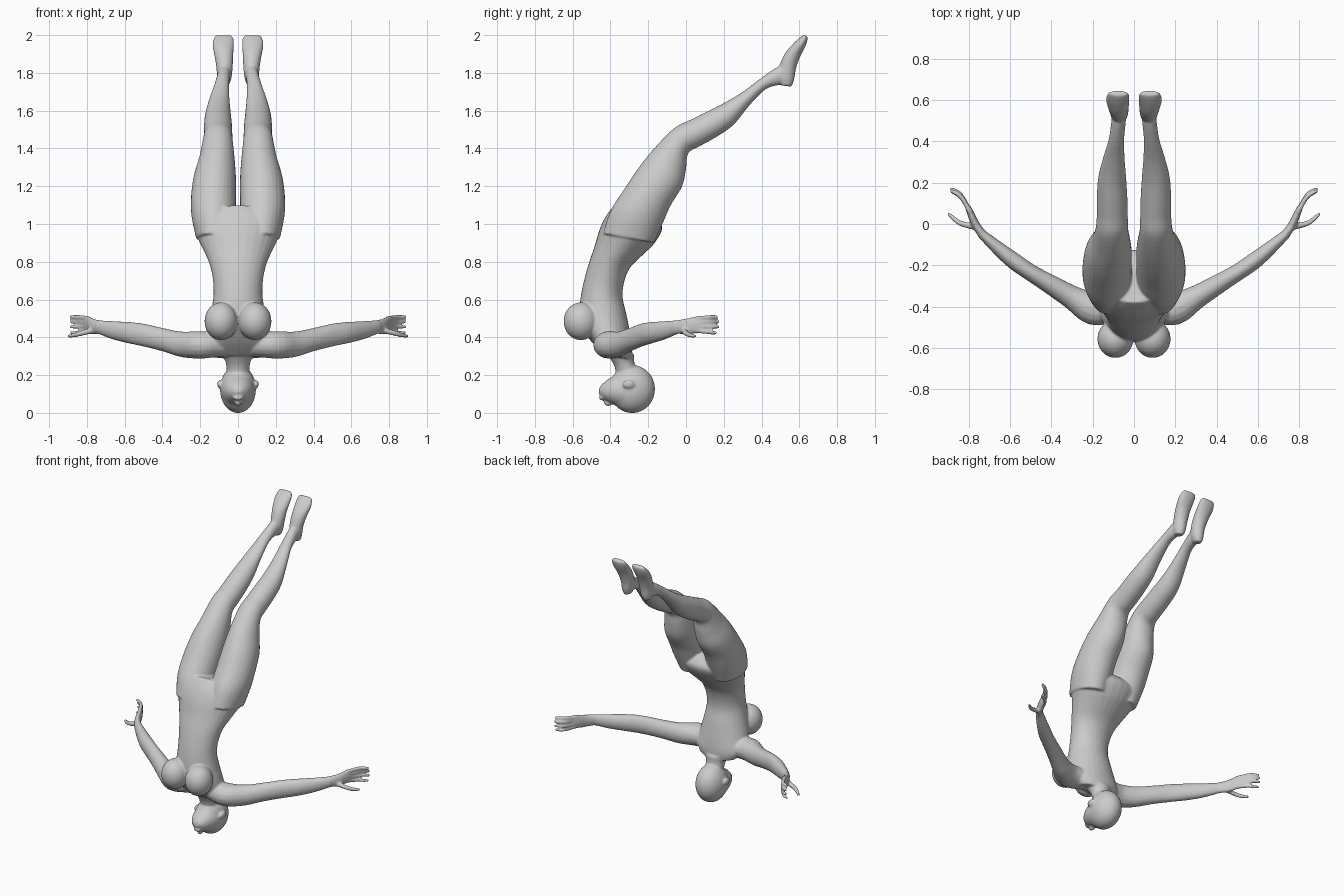
import bpy, bmesh, math
from mathutils import Vector, Matrix

bm = bmesh.new()


def resample(rows, steps=4):
    """Catmull-Rom through rows of numbers."""
    out = []
    for i in range(len(rows) - 1):
        p0, p1, p2, p3 = rows[max(i - 1, 0)], rows[i], rows[i + 1], rows[min(i + 2, len(rows) - 1)]
        for k in range(steps):
            t = k / steps
            out.append([0.5 * (2 * b + (c - a) * t + (2 * a - 5 * b + 4 * c - d) * t * t
                               + (3 * b - a - 3 * c + d) * t ** 3)
                        for a, b, c, d in zip(p0, p1, p2, p3)])
    return out + [list(rows[-1])]


def skin(sections, n=28):
    """Skin a list of (centre, axis_a, axis_b) ellipses."""
    rings = []
    for c, a, b in sections:
        rings.append([bm.verts.new(c + a * math.cos(2 * math.pi * i / n) + b * math.sin(2 * math.pi * i / n))
                      for i in range(n)])
    for r, s in zip(rings, rings[1:]):
        for i in range(n):
            j = (i + 1) % n
            bm.faces.new((r[i], r[j], s[j], s[i]))
    bm.faces.new(rings[0])
    bm.faces.new(rings[-1])


def profile_loft(rows, side=1):
    """Rows: front y, front z, back y, back z, inner x, outer x."""
    secs = []
    for yf, zf, yb, zb, x0, x1 in resample(rows):
        secs.append((Vector((side * (x0 + x1) / 2, (yf + yb) / 2, (zf + zb) / 2)),
                     Vector((0, (yf - yb) / 2, (zf - zb) / 2)), Vector(((x1 - x0) / 2, 0, 0))))
    skin(secs)


def centred(rows):
    """Rows with a half width, symmetric about x = 0."""
    profile_loft([(*r[:4], -r[4], r[4]) for r in rows])


def limb(rows, side):
    """Rows: x, y, z, horizontal radius, vertical radius."""
    rs = resample(rows)
    pts = [Vector((side * r[0], r[1], r[2])) for r in rs]
    secs = []
    for i, r in enumerate(rs):
        t = pts[min(i + 1, len(pts) - 1)] - pts[max(i - 1, 0)]
        h = t.cross(Vector((0, 0, 1))).normalized()
        secs.append((pts[i], h * r[3], Vector((0, 0, r[4]))))
    skin(secs, 16)


def ball(c, r):
    bmesh.ops.create_icosphere(bm, subdivisions=4, radius=1,
                               matrix=Matrix.Translation(c) @ Matrix.Diagonal((*r, 1)))


# torso, pelvis to shoulders
centred([(-.38, 1.10, -.16, 1.04, .17), (-.425, 1.04, -.125, .98, .235), (-.458, .97, -.165, .90, .217),
         (-.485, .88, -.225, .84, .182), (-.512, .80, -.295, .77, .15), (-.535, .72, -.328, .69, .133),
         (-.555, .63, -.335, .61, .13), (-.565, .53, -.315, .52, .145), (-.55, .45, -.295, .42, .165),
         (-.495, .37, -.285, .34, .175), (-.43, .305, -.29, .285, .13)])
# neck
centred([(-.43, .33, -.275, .31, .085), (-.385, .26, -.272, .26, .064),
         (-.37, .21, -.25, .225, .06), (-.36, .15, -.22, .17, .06)])
# head: skull, face wedge, nose, lips
ball((0, -.285, .126), (.095, .121, .127))
centred([(-.463, .108, -.457, .138, .022), (-.44, .075, -.43, .165, .05), (-.40, .052, -.385, .195, .074),
         (-.35, .03, -.33, .212, .089), (-.29, .012, -.27, .225, .09)])
ball((0, -.412, .053), (.016, .024, .018))
ball((0, -.447, .079), (.026, .014, .013))

leg = [(-.44, .95, -.17, .90, .03, .222), (-.40, 1.07, -.12, 1.01, .013, .246),
       (-.33, 1.18, -.08, 1.10, .011, .249), (-.25, 1.30, -.02, 1.20, .011, .235),
       (-.16, 1.41, .0, 1.29, .018, .205), (-.06, 1.51, .012, 1.375, .028, .186),
       (.02, 1.55, .07, 1.41, .03, .18), (.10, 1.59, .16, 1.46, .032, .18),
       (.20, 1.64, .252, 1.525, .038, .173), (.30, 1.70, .338, 1.63, .045, .15),
       (.40, 1.775, .425, 1.715, .047, .122), (.48, 1.83, .51, 1.74, .04, .11),
       (.51, 1.84, .54, 1.76, .042, .105)]
foot = [(.50, 1.735, .558, 1.727, .05, .10), (.485, 1.78, .572, 1.76, .035, .11),
        (.495, 1.84, .582, 1.82, .028, .115), (.525, 1.905, .602, 1.88, .025, .125),
        (.568, 1.955, .627, 1.93, .022, .135), (.60, 1.985, .641, 1.965, .022, .132),
        (.622, 2.002, .645, 1.992, .03, .122)]
arm = [(.04, -.37, .345, .055, .05), (.12, -.40, .36, .075, .066), (.20, -.408, .36, .08, .073),
       (.30, -.355, .363, .058, .068), (.40, -.295, .388, .048, .062), (.50, -.235, .412, .041, .061),
       (.58, -.18, .425, .041, .057), (.66, -.115, .437, .033, .049), (.74, -.045, .455, .022, .037)]
palm = [(.73, -.055, .455, .022, .036), (.765, -.005, .457, .02, .042),
        (.79, .05, .465, .017, .046), (.805, .085, .468, .013, .043)]
thumb = [(.76, -.015, .44, .017, .017), (.83, .0, .422, .014, .015),
         (.865, .02, .412, .012, .013), (.90, .052, .405, .009, .009)]

for side in (-1, 1):
    profile_loft(leg, side)
    profile_loft(foot, side)
    limb(arm, side)
    limb(palm, side)
    limb(thumb, side)
    # four splayed fingers
    for base, tip, reach in ((.434, .424, -.012), (.457, .455, 0), (.480, .484, 0), (.502, .509, -.01)):
        limb([(.792, .055, base, .013, .012), (.825, .12 + reach / 2, (base + tip) / 2, .012, .012),
              (.85, .152 + reach, tip, .011, .011), (.89, .173 + reach, tip, .009, .009)], side)
    # breast, ear
    ball((side * .09, -.556, .485), (.087, .092, .10))
    ball((side * .098, -.305, .152), (.012, .032, .022))

bmesh.ops.recalc_face_normals(bm, faces=bm.faces)
mesh = bpy.data.meshes.new("diving_figure")
bm.to_mesh(mesh)
bm.free()
body = bpy.data.objects.new("diving_figure", mesh)
bpy.context.collection.objects.link(body)

# fuse the parts into one smooth skin
remesh = body.modifiers.new("fuse", 'REMESH')
remesh.mode = 'VOXEL'
remesh.voxel_size = .006
remesh.use_smooth_shade = True
smooth = body.modifiers.new("soften", 'SMOOTH')
smooth.factor = .5
smooth.iterations = 10
